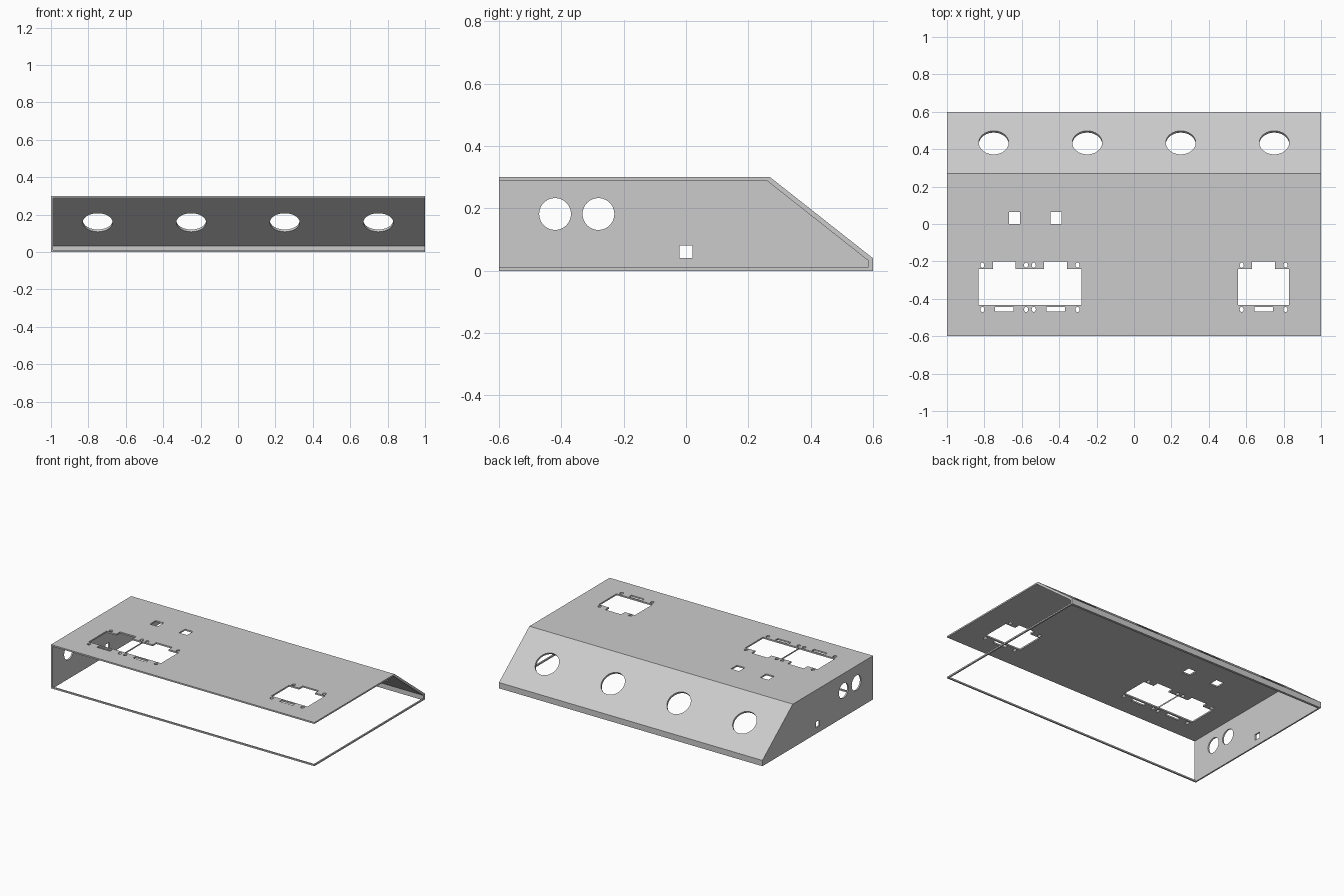
import bpy, bmesh, math
from mathutils import Vector

if "Cube" in bpy.data.objects:
    bpy.data.objects.remove(bpy.data.objects["Cube"], do_unlink=True)

SHEET = 0.01      # sheet thickness
metal = bpy.data.materials.new("light grey metal")
metal.use_nodes = True
metal.diffuse_color = (0.6, 0.6, 0.6, 1)
metal.node_tree.nodes["Principled BSDF"].inputs["Base Color"].default_value = (0.6, 0.6, 0.6, 1)


def add_prism(bm, points, sweep):
    """Closed prism: a flat outline swept along a vector."""
    face = bm.faces.new([bm.verts.new(p) for p in points])
    out = bmesh.ops.extrude_face_region(bm, geom=[face])
    moved = [v for v in out["geom"] if isinstance(v, bmesh.types.BMVert)]
    bmesh.ops.translate(bm, verts=moved, vec=sweep)


def make_object(name, prisms):
    bm = bmesh.new()
    for points, sweep in prisms:
        add_prism(bm, points, sweep)
    bmesh.ops.recalc_face_normals(bm, faces=bm.faces)
    mesh = bpy.data.meshes.new(name)
    bm.to_mesh(mesh)
    bm.free()
    mesh.materials.append(metal)
    obj = bpy.data.objects.new(name, mesh)
    bpy.context.collection.objects.link(obj)
    return obj


def side_profile(outline, x0, x1):
    return [Vector((x0, y, z)) for y, z in outline], Vector((x1 - x0, 0, 0))


def rect(cx, cy, w, h):
    return [(cx + sx * w / 2, cy + sy * h / 2)
            for sx, sy in ((-1, -1), (1, -1), (1, 1), (-1, 1))]


def oval(cx, cy, rx, ry, n=48):
    return [(cx + rx * math.cos(i * math.tau / n), cy + ry * math.sin(i * math.tau / n))
            for i in range(n)]


def through_top(outline):
    return [Vector((x, y, 0.25)) for x, y in outline], Vector((0, 0, 0.1))


# Outer case, inner cavity (open at the front and left end), open underside
outer = [(-0.6, 0), (0.6, 0), (0.6, 0.04), (0.27, 0.3), (-0.6, 0.3)]
inner = [(-0.7, SHEET), (0.584, SHEET), (0.584, 0.033), (0.258, 0.29), (-0.7, 0.29)]
case = make_object("sheet_metal_case", [side_profile(outer, -1, 1)])
cavity = make_object("cavity_cutter", [side_profile(inner, SHEET - 1, 1.1)])
floor = [Vector((x, y, -0.1)) for x, y in
         ((SHEET - 1, SHEET - 0.6), (1 - SHEET, SHEET - 0.6), (1 - SHEET, 0.584), (SHEET - 1, 0.584))]
underside = make_object("underside_cutter", [(floor, Vector((0, 0, 0.12)))])

# Top openings: stepped socket cutouts with screw holes and slots
top_cuts = [through_top(rect(x, 0.032, 0.061, 0.064)) for x in (-0.639, -0.417)]
for cx in (-0.694, -0.419, 0.693):
    half, tab = 0.137, 0.061
    top_cuts.append(through_top([
        (cx - half, -0.432), (cx + half, -0.432), (cx + half, -0.24), (cx + tab, -0.24),
        (cx + tab, -0.2), (cx - tab, -0.2), (cx - tab, -0.24), (cx - half, -0.24)]))
    top_cuts.append(through_top(rect(cx, -0.456, 0.1, 0.025)))
    for dx in (-0.117, 0.117):
        for y in (-0.22, -0.457):
            top_cuts.append(through_top(oval(cx + dx, y, 0.011, 0.014, 16)))
top_cutter = make_object("top_cutter", top_cuts)

# Round openings square to the sloped back panel
along = Vector((0, 0.33, -0.26)).normalized()
normal = Vector((0, 0.26, 0.33)).normalized()
slope_cuts = []
for x in (-0.75, -0.25, 0.25, 0.75):
    centre = Vector((x, 0.435, 0.17)) - normal * 0.05
    slope_cuts.append(([centre + Vector((u, 0, 0)) + along * v for u, v in oval(0, 0, 0.08, 0.08)],
                       normal * 0.1))
slope_cutter = make_object("slope_cutter", slope_cuts)

# Two round ports and a small square port in the right end wall
side_cutter = make_object("side_cutter", [
    side_profile(o, -1.05, -0.95) for o in
    (oval(-0.42, 0.182, 0.051, 0.051), oval(-0.281, 0.182, 0.051, 0.051), rect(0, 0.061, 0.041, 0.041))])

# Cut everything and keep only the finished case
cutters = [cavity, underside, top_cutter, slope_cutter, side_cutter]
for cutter in cutters:
    cutter.hide_render = True
    mod = case.modifiers.new(cutter.name, 'BOOLEAN')
    mod.operation = 'DIFFERENCE'
    mod.solver = 'EXACT'
    mod.object = cutter
bpy.context.view_layer.update()
graph = bpy.context.evaluated_depsgraph_get()
finished = bpy.data.meshes.new_from_object(case.evaluated_get(graph))
case.modifiers.clear()
case.data = finished
for cutter in cutters:
    bpy.data.objects.remove(cutter, do_unlink=True)
